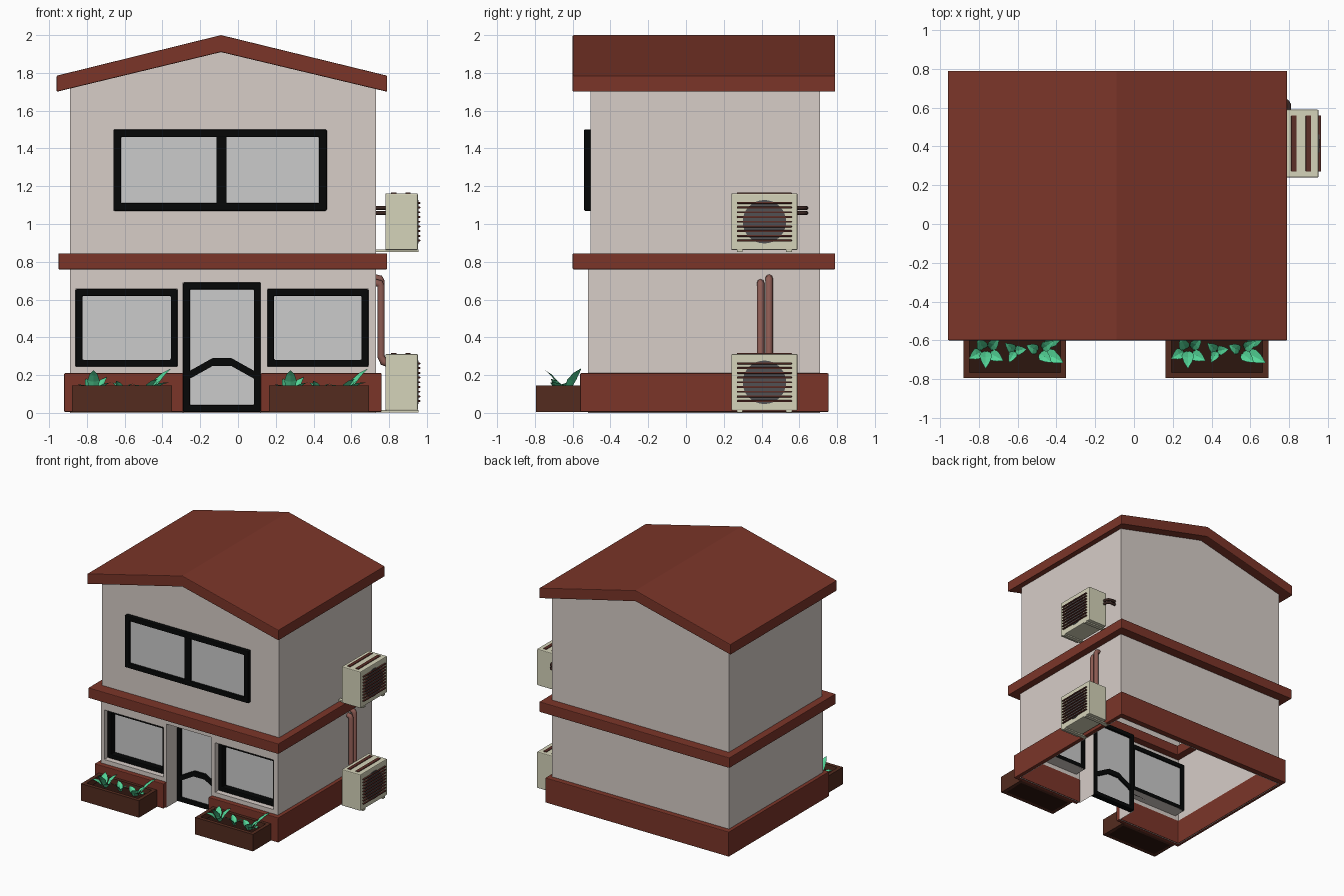
import bpy, bmesh, math
from mathutils import Vector

if "Cube" in bpy.data.objects:
    bpy.data.objects.remove(bpy.data.objects["Cube"])


def material(name, rgb):
    m = bpy.data.materials.new(name)
    m.diffuse_color = (*[(c / 255) ** 2.2 for c in rgb], 1)
    m.use_nodes = True
    m.node_tree.nodes["Principled BSDF"].inputs["Base Color"].default_value = m.diffuse_color
    return m


WALL = material("plaster", (214, 204, 198))
RED = material("red_brown", (122, 56, 45))
BLACK = material("black_frame", (14, 16, 16))
WOOD = material("dark_wood", (84, 47, 36))
SOIL = material("soil", (48, 28, 22))
LEAF = material("leaf_green", (84, 212, 150))
CREAM = material("cream", (212, 210, 184))
FAN = material("fan_grey", (82, 82, 84))
SLAT = material("slat_brown", (92, 50, 44))
PIPE = material("pipe_brown", (140, 92, 84))
DARK = material("dark_pipe", (60, 42, 38))


def finish(name, bm, mat=None, bevel=0, recalc=True):
    if recalc:
        bmesh.ops.recalc_face_normals(bm, faces=bm.faces)
    me = bpy.data.meshes.new(name)
    bm.to_mesh(me)
    bm.free()
    ob = bpy.data.objects.new(name, me)
    bpy.context.collection.objects.link(ob)
    if mat:
        me.materials.append(mat)
    if bevel:
        mod = ob.modifiers.new("bevel", "BEVEL")
        mod.width, mod.segments = bevel, 2
    return ob


def box(name, x, y, z, mat=None, bevel=0):
    bm = bmesh.new()
    bmesh.ops.create_cube(bm, size=1)
    for v in bm.verts:
        v.co = [(r[0] + r[1]) / 2 + c * (r[1] - r[0]) for r, c in zip((x, y, z), v.co)]
    return finish(name, bm, mat, bevel)


def place(p, h, axis):
    return (p[0], p[1], h) if axis == "z" else (p[0], h, p[1])


def rect(x0, x1, y0, y1):
    return [(x0, y0), (x1, y0), (x1, y1), (x0, y1)]


def ring(name, outer, inner, lo, hi, axis, mat, closed=True, bevel=0):
    """Strip between two outlines, extruded along an axis."""
    bm = bmesh.new()
    rows = [[bm.verts.new(place(p, h, axis)) for p in pts]
            for pts, h in ((outer, lo), (outer, hi), (inner, hi), (inner, lo))]
    n = len(outer)
    for i in range(n if closed else n - 1):
        j = (i + 1) % n
        for a in range(4):
            b = (a + 1) % 4
            bm.faces.new((rows[a][i], rows[a][j], rows[b][j], rows[b][i]))
    if not closed:
        for i in (0, n - 1):
            bm.faces.new([r[i] for r in rows])
    return finish(name, bm, mat, bevel)


def frame(name, x0, x1, z0, z1, y0, y1, w):
    return ring(name, rect(x0, x1, z0, z1), rect(x0 + w, x1 - w, z0 + w, z1 - w),
                y0, y1, "y", BLACK, bevel=0.006)


def prism(name, pts, y0, y1, mat, bottom=True, bevel=0):
    bm = bmesh.new()
    a, b = ([bm.verts.new((x, y, z)) for x, z in pts] for y in (y0, y1))
    bm.faces.new(a)
    bm.faces.new(b[::-1])
    n = len(pts)
    for i in range(n if bottom else n - 1):
        j = (i + 1) % n
        bm.faces.new((a[j], a[i], b[i], b[j]))
    return finish(name, bm, mat, bevel)


def pipe(name, pts, r, mat):
    cu = bpy.data.curves.new(name, "CURVE")
    cu.dimensions = "3D"
    cu.bevel_depth, cu.bevel_resolution, cu.use_fill_caps = r, 2, True
    sp = cu.splines.new("POLY")
    sp.points.add(len(pts) - 1)
    for p, co in zip(sp.points, pts):
        p.co = (*co, 1)
    cu.materials.append(mat)
    ob = bpy.data.objects.new(name, cu)
    bpy.context.collection.objects.link(ob)


# Ground floor shell with recessed openings (x0, x1, z0, z1, depth)
openings = [(-.86, -.32, .245, .655, .11), (.155, .69, .245, .655, .11), (-.29, .12, 0, .69, .17)]
X0, X1, Y0, Y1 = -.89, .73, -.52, .71
bm = bmesh.new()


def quad(*pts):
    bm.faces.new([bm.verts.new(p) for p in pts])


xs = sorted({X0, X1, *[v for o in openings for v in o[:2]]})
zs = sorted({0, .76, *[v for o in openings for v in o[2:4]]})
for xa, xb in zip(xs, xs[1:]):
    for za, zb in zip(zs, zs[1:]):
        cx, cz = (xa + xb) / 2, (za + zb) / 2
        if not any(o[0] < cx < o[1] and o[2] < cz < o[3] for o in openings):
            quad((xa, Y0, za), (xb, Y0, za), (xb, Y0, zb), (xa, Y0, zb))
for x0, x1, z0, z1, d in openings:
    c = rect(x0, x1, z0, z1)
    for i in range(4):
        p, q = c[i], c[(i + 1) % 4]
        if p[1] + q[1] > 0:
            quad((p[0], Y0, p[1]), (p[0], Y0 + d, p[1]), (q[0], Y0 + d, q[1]), (q[0], Y0, q[1]))
quad((X1, Y0, 0), (X1, Y1, 0), (X1, Y1, .76), (X1, Y0, .76))
quad((X1, Y1, 0), (X0, Y1, 0), (X0, Y1, .76), (X1, Y1, .76))
quad((X0, Y1, 0), (X0, Y0, 0), (X0, Y0, .76), (X0, Y1, .76))
bmesh.ops.remove_doubles(bm, verts=bm.verts, dist=1e-4)
finish("lower_walls", bm, WALL, recalc=False)

# Plinth with a door gap, and the band between floors
ring("plinth",
     [(-.29, -.56), (-.92, -.56), (-.92, .755), (.76, .755), (.76, -.56), (.12, -.56)],
     [(-.29, -.515), (-.885, -.515), (-.885, .705), (.725, .705), (.725, -.515), (.12, -.515)],
     .005, .21, "z", RED, closed=False, bevel=.005)
ring("floor_band", rect(-.95, .79, -.60, .79), rect(-.83, .67, -.46, .65),
     .76, .845, "z", RED, bevel=.005)

# Upper floor and gabled roof
prism("upper_walls", [(.73, .84), (.73, 1.72), (-.09, 1.915), (-.89, 1.72), (-.89, .84)],
      -.505, .71, WALL, bottom=False)
prism("roof", [(-.96, 1.70), (-.09, 1.91), (.79, 1.70), (.79, 1.785), (-.09, 2.0), (-.96, 1.785)],
      -.60, .79, RED, bevel=.005)

# Upper window
frame("upper_window_frame", -.66, .47, 1.07, 1.50, -.54, -.50, .04)
box("upper_window_mullion", (-.115, -.06), (-.538, -.50), (1.10, 1.47), BLACK)
box("upper_window_glass", (-.63, .44), (-.52, -.508), (1.10, 1.47))

# Lower windows and door
for side, o in zip(("left", "right"), openings):
    frame(side + "_window_frame", *o[:4], -.48, -.41, .036)
    box(side + "_window_glass", (o[0] + .02, o[1] - .02), (-.43, -.42), (o[2] + .02, o[3] - .02))
frame("door_frame", -.29, .12, .005, .69, -.39, -.34, .036)
box("door_glass", (-.27, .10), (-.37, -.36), (.02, .67))
bar = [(-.26, .19), (-.135, .26), (-.035, .26), (.09, .19)]
ring("door_bar", [(x, z + .03) for x, z in bar], [(x, z - .012) for x, z in bar],
     -.388, -.345, "y", BLACK, closed=False)

# Planters; leaves are base x, y then tip x, y, z and width, from the planter centre
leaves = [
    (-.15, .02, -.15, -.07, .225, .065), (-.17, .02, -.235, -.02, .15, .06),
    (-.16, .03, -.19, .09, .18, .06), (-.13, .03, -.08, .09, .19, .055),
    (-.13, .01, -.06, -.03, .16, .06), (0, .02, -.05, .06, .16, .05),
    (0, .02, .06, .03, .155, .05), (0, .02, -.03, -.04, .17, .045),
    (.12, .02, .06, .05, .15, .055), (.14, .03, .20, .07, .17, .055),
    (.14, .02, .25, -.04, .16, .07), (.15, .04, .26, .12, .235, .06),
    (.13, .01, .19, -.04, .18, .06)]
for side, cx in (("left", -.615), ("right", .428)):
    cy = -.675
    ring(side + "_planter", rect(cx - .265, cx + .265, -.795, -.555),
         rect(cx - .235, cx + .235, -.765, -.585), .005, .145, "z", WOOD)
    box(side + "_planter_soil", (cx - .24, cx + .24), (-.77, -.58), (.005, .10), SOIL)
    bm = bmesh.new()
    for bx, by, tx, ty, tz, w in leaves:
        p, q = Vector((cx + bx, cy + by, .09)), Vector((cx + tx, cy + ty, tz))
        s = (q - p).cross(Vector((0, 0, 1))).normalized()
        up = s.cross(q - p).normalized()
        rows = []
        for t, k in ((0, .1), (.25, .75), (.5, 1), (.78, .65), (1, .03)):
            c = p.lerp(q, t) + up * .05 * w / .06 * t * (1 - t)
            e = s * w * k / 2
            rows.append([bm.verts.new(v) for v in (c - e + up * .15 * w * k, c, c + e + up * .15 * w * k)])
        for a, b in zip(rows, rows[1:]):
            for i in (0, 1):
                bm.faces.new((a[i], a[i + 1], b[i + 1], b[i]))
    finish(side + "_plant", bm, LEAF, recalc=False)

# Air conditioners on the right wall
for level, z in (("lower", .012), ("upper", .862)):
    n = level + "_cooler_"
    box(n + "body", (.78, .952), (.24, .59), (z, z + .30), CREAM, .006)
    bm = bmesh.new()
    bmesh.ops.create_cone(bm, cap_ends=True, segments=32, radius1=.115, radius2=.115, depth=.01)
    fan = finish(n + "fan", bm, FAN)
    fan.rotation_euler.y = math.pi / 2
    fan.location = (.951, .415, z + .15)
    for i in range(9):
        zc = z + .05 + i * .025
        box(f"{n}slat_{i}", (.95, .965), (.27, .56), (zc - .005, zc + .005), SLAT, .003)
    for i, x in enumerate((.825, .90)):
        box(f"{n}top_vent_{i}", (x - .014, x + .014), (.27, .56), (z + .295, z + .306), SLAT, .003)
    for i, y in enumerate((.285, .545)):
        box(f"{n}foot_{i}", (.73, .955), (y - .015, y + .015), (z - .01, z + .002), CREAM)

# Refrigerant pipes
for i, (y, top) in enumerate(((.395, .69), (.44, .715))):
    pipe(f"riser_pipe_{i}", [(.80, y, .26), (.77, y, .27), (.757, y, .30), (.757, y, top - .02),
                             (.75, y, top - .005), (.72, y, top)], .02, PIPE)
for i, z in enumerate((1.058, 1.085)):
    pipe(f"short_pipe_{i}", [(.80, .57, z), (.80, .615, z), (.79, .632, z), (.77, .637, z), (.72, .637, z)],
         .011, DARK)
